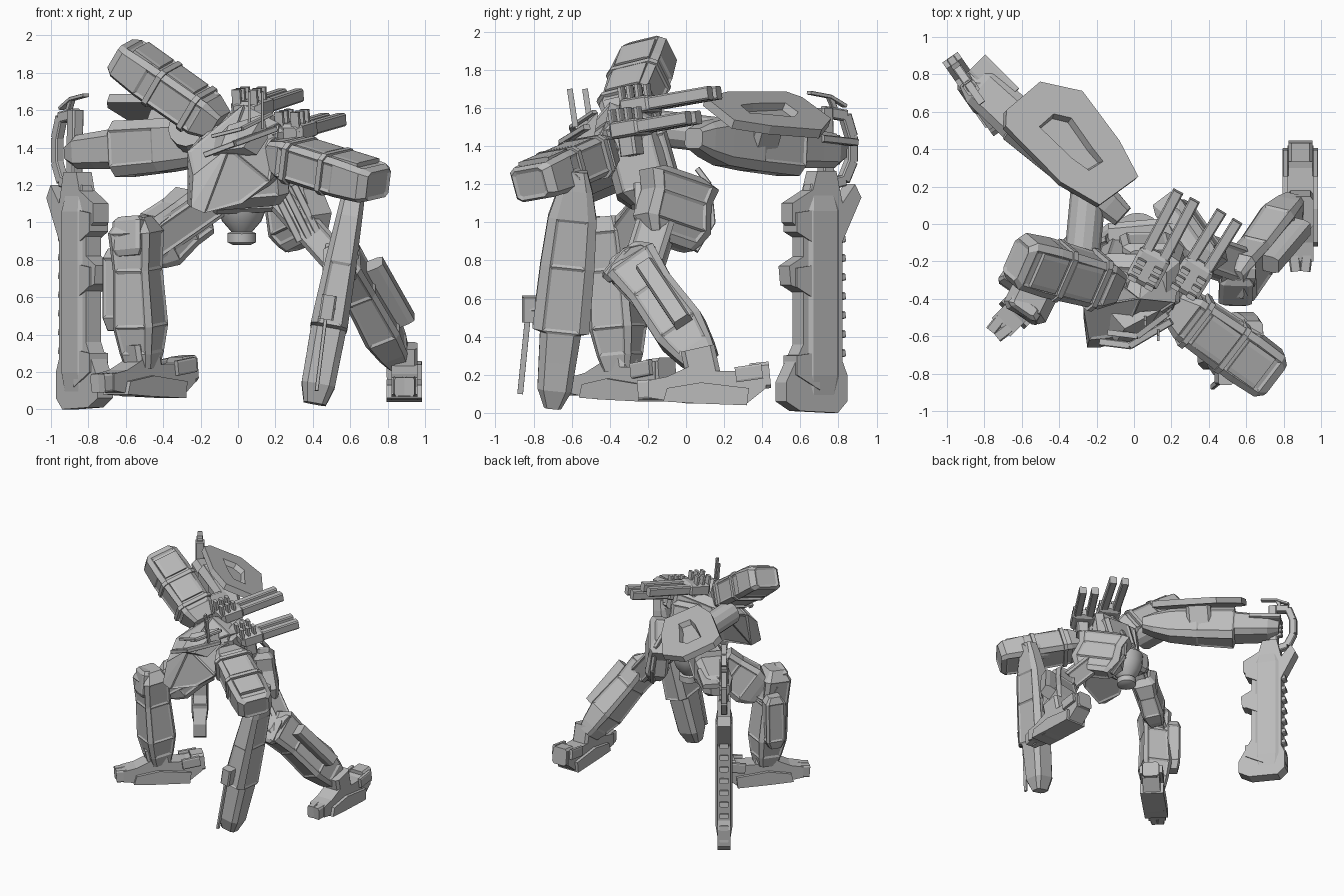
import bpy
import bmesh
from math import cos, sin, tau
from mathutils import Vector

default_cube = bpy.data.objects.get("Cube")
if default_cube:
    bpy.data.objects.remove(default_cube, do_unlink=True)

grey = bpy.data.materials.new("plain_grey")
grey.use_nodes = True
grey.diffuse_color = (.5, .5, .5, 1)
grey.node_tree.nodes["Principled BSDF"].inputs["Base Color"].default_value = (.5, .5, .5, 1)


def finish(name, bm, smooth=False):
    """Turn a bmesh into a named grey object."""
    bmesh.ops.recalc_face_normals(bm, faces=bm.faces[:])
    mesh = bpy.data.meshes.new(name)
    bm.to_mesh(mesh)
    bm.free()
    mesh.materials.append(grey)
    if smooth:
        mesh.shade_smooth()
        mesh.set_sharp_from_angle(angle=.6)
    obj = bpy.data.objects.new(name, mesh)
    bpy.context.collection.objects.link(obj)
    return obj


def inset_panels(bm, smallest):
    """Cut armour panels into the large faces."""
    bm.normal_update()
    large = [face for face in bm.faces if face.calc_area() > smallest]
    if large:
        bmesh.ops.inset_individual(bm, faces=large, thickness=.02, depth=-.008)


def frame(start, end, side):
    axis = (Vector(end) - Vector(start)).normalized()
    side = Vector(side)
    wide = (side - axis * side.dot(axis)).normalized()
    return axis, wide, axis.cross(wide)


BAR = ((0, 1, 1), (1, 1, 1))
ARMOUR = ((0, .7, .6), (.12, 1, 1), (.85, 1, 1), (1, .75, .6))


def loft(name, start, end, side, width, depth, stations=BAR, chamfer=.25, sides=0, panels=0):
    """Loft a chamfered or round section; stations give place, width and depth factors."""
    start, end = Vector(start), Vector(end)
    axis, wide, deep = frame(start, end, side)
    k = 1 - chamfer
    section = [(1, k), (k, 1), (-k, 1), (-1, k), (-1, -k), (-k, -1), (k, -1), (1, -k)]
    if sides:
        section = [(cos(tau * i / sides), sin(tau * i / sides)) for i in range(sides)]
    bm = bmesh.new()
    rings = []
    for place, across, through in stations:
        centre = start.lerp(end, place)
        rings.append([bm.verts.new(centre + wide * a * across * width / 2
                                   + deep * b * through * depth / 2) for a, b in section])
    count = len(section)
    for low, high in zip(rings, rings[1:]):
        for i in range(count):
            j = (i + 1) % count
            bm.faces.new((low[i], low[j], high[j], high[i]))
    bm.faces.new(rings[0])
    bm.faces.new(rings[-1])
    bmesh.ops.recalc_face_normals(bm, faces=bm.faces[:])
    if panels:
        inset_panels(bm, panels)
    return finish(name, bm, smooth=sides > 12)


def prism(name, profile, origin, u, v, thickness, recess=0):
    """Extrude a flat outline placed on the plane of u and v, with an optional sunk middle."""
    u, v = Vector(u).normalized(), Vector(v).normalized()
    normal = u.cross(v).normalized()
    base = Vector(origin) - normal * thickness / 2
    bm = bmesh.new()
    face = bm.faces.new([bm.verts.new(base + u * a + v * b) for a, b in profile])
    moved = bmesh.ops.extrude_face_region(bm, geom=[face])["geom"]
    bmesh.ops.translate(bm, vec=normal * thickness,
                        verts=[g for g in moved if isinstance(g, bmesh.types.BMVert)])
    bmesh.ops.recalc_face_normals(bm, faces=bm.faces[:])
    if recess:
        top = max(bm.faces, key=lambda f: f.calc_center_median().dot(normal))
        bmesh.ops.inset_region(bm, faces=[top], thickness=recess)
        middle = top.calc_center_median()
        for vert in top.verts:
            vert.co = middle.lerp(vert.co, .7)
        bmesh.ops.inset_region(bm, faces=[top], thickness=.015, depth=-.04)
    return finish(name, bm)


def hull(name, points, panels=0):
    """Wrap a faceted shell around a few corner points."""
    bm = bmesh.new()
    for point in points:
        bm.verts.new(point)
    bmesh.ops.convex_hull(bm, input=bm.verts[:])
    loose = [v for v in bm.verts if not v.link_faces]
    bmesh.ops.delete(bm, geom=loose, context="VERTS")
    bmesh.ops.dissolve_limit(bm, angle_limit=.15, verts=bm.verts[:], edges=bm.edges[:])
    if panels:
        inset_panels(bm, panels)
    return finish(name, bm)


def chain(name, points, side, width, depth):
    """Join points with short bars."""
    for start, end in zip(points, points[1:]):
        loft(name, start, end, side, width, depth)


# Chest shell, body, waist and pelvis
hull("chest_shell", [
    (-.2, -.22, 1.46), (.05, -.22, 1.56), (.25, -.22, 1.5), (.25, -.25, 1.25), (-.15, -.25, 1.2),
    (-.27, -.45, 1.38), (.03, -.4, 1.63), (.22, -.42, 1.53), (.2, -.5, 1.25), (-.27, -.5, 1.1),
    (-.25, -.66, 1.08), (-.18, -.66, 1.05), (.02, -.6, 1.1), (-.05, -.6, 1.4),
    (.17, -.56, 1.22), (-.24, -.62, 1.25)], panels=.03)
loft("body", (.02, -.32, 1.55), (.06, -.2, 1.1), (1, 0, 0), .44, .3, ARMOUR, panels=.03)
loft("backpack", (.08, -.18, 1.5), (.06, -.1, 1.22), (1, 0, 0), .28, .14, ARMOUR, panels=.02)
loft("pelvis", (-.18, -.12, 1.13), (.28, -.08, 1.15), (0, 1, 0), .24, .18, ARMOUR)
DOME = ((0, 1, 1), (.3, .95, .95), (.55, .75, .75), (.75, .4, .4), (.78, .55, .55),
        (.95, .55, .55), (1, .35, .35))
loft("waist_dome", (.02, -.08, 1.16), (.02, -.07, .88), (1, 0, 0), .28, .28, DOME, sides=20)

# Head with crest plates and antennae
hull("head", [(-.14, -.56, 1.35), (.1, -.56, 1.36), (-.1, -.64, 1.38), (.03, -.63, 1.4),
              (-.05, -.56, 1.52), (.14, -.46, 1.58), (.16, -.48, 1.45), (-.12, -.48, 1.45)])
chain("crest", [(-.18, -.63, 1.36), (-.02, -.65, 1.42), (.2, -.52, 1.5)], (0, 0, 1), .03, .04)
chain("brow", [(-.14, -.58, 1.46), (.02, -.6, 1.5), (.18, -.48, 1.58)], (0, 0, 1), .02, .03)
for x, y in ((.06, -.5), (.13, -.58)):
    loft("antenna", (x, y, 1.5), (x, y - .03, 1.7), (0, 1, 0), .03, .015)

# Shoulder guns with twin barrels and vents
for start, end in (((.07, -.25, 1.61), (.28, .15, 1.68)), ((.3, -.3, 1.49), (.51, .04, 1.55))):
    start, end = Vector(start), Vector(end)
    axis, wide, up = frame(start, end, (1, -.5, 0))
    up = up if up.z > 0 else -up
    loft("gun_housing", start - axis * .08, start + axis * .12, wide, .18, .09, ARMOUR)
    for offset in (-.05, .05):
        shift = wide * offset
        loft("gun_barrel", start + shift, end + shift, wide, .06, .07)
        for step in range(3):
            foot = start + shift + axis * (step * .05 - .06)
            loft("gun_vent", foot, foot + up * .11, wide, .05, .025)
    loft("gun_mount", start, start - up * .14, wide, .1, .1)

# Shoulder pads with bands and raised panels
PAD = ((0, .7, .75), (.06, .95, .9), (.3, 1, 1), (.85, .9, 1), (1, .6, .7))
for side_name, start, end, side in (
        ("right", (-.63, -.19, 1.9), (-.1, -.33, 1.52), (0, 1, .5)),
        ("left", (.75, -.82, 1.2), (.2, -.43, 1.37), (.55, .8, .15))):
    start, end = Vector(start), Vector(end)
    axis, wide, up = frame(start, end, side)
    up = up if up.z > 0 else -up
    loft(side_name + "_shoulder_pad", start, end, side, .29, .21, PAD, panels=.03)
    for place in (.4, .75):
        centre = start.lerp(end, place)
        loft(side_name + "_pad_band", centre, centre + axis * .03, side, .3, .23)
    lift = up * .1
    loft(side_name + "_pad_panel", start.lerp(end, .12) + lift, start.lerp(end, .37) + lift,
         side, .2, .03)
    loft(side_name + "_pad_rail", start.lerp(end, .45) + lift, start.lerp(end, .72) + lift,
         side, .2, .03)
    loft(side_name + "_shoulder_joint", end, (.0, -.28, 1.42), side, .18, .18, sides=12)

# Arms share one bottle-shaped forearm
FOREARM = ((0, .35, .5), (.08, .6, .6), (.2, .85, .7), (.4, .95, .85), (.67, 1, 1),
           (.68, .72, .95), (.8, .66, .92), (.92, .6, .9), (1, .3, .6))
loft("left_forearm", (.64, -.57, 1.27), (.41, -.7, .03), (0, 1, 0), .3, .2, FOREARM, .35, panels=.04)
loft("left_elbow", (.45, -.56, 1.28), (.66, -.62, 1.2), (0, 0, 1), .15, .15, sides=12)
loft("left_wrist_gun", (.49, -.82, .61), (.47, -.82, .48), (1, 0, 0), .08, .08)
loft("left_wrist_blade", (.47, -.83, .5), (.42, -.87, .1), (0, 1, 0), .03, .02)
loft("left_wrist_mount", (.49, -.82, .56), (.5, -.68, .56), (1, 0, 0), .06, .06)
loft("right_upper_arm", (-.28, -.2, 1.5), (-.24, .22, 1.45), (1, 0, 0), .19, .19, sides=12)
loft("right_forearm", (-.06, .04, 1.44), (-.88, .79, 1.37), (0, 0, 1), .3, .25, FOREARM, .35, panels=.04)
prism("right_arm_shield", [(-.36, .11), (-.17, .25), (.16, .2), (.37, .13), (.34, -.15),
                           (.11, -.22), (-.31, -.22), (-.37, -.15)],
      (-.33, .43, 1.57), (.69, -.7, 0), (.65, .6, -.42), .05, recess=.12)
loft("shield_mount", (-.35, .4, 1.56), (-.4, .36, 1.42), (1, 1, 0), .2, .2)
loft("right_wrist_plate", (-.66, .68, 1.44), (-.84, .86, 1.42), (1, 1, 0), .13, .04)
for step in range(4):
    z = 1.32 + step * .04
    chain("right_finger", [(-.8, .74, z), (-.87, .74, z), (-.9, .8, z)], (0, 0, 1), .035, .04)

# Large serrated blade hanging from the right hand
origin, along = Vector((-.83, .67, 0)), Vector((.57, -.82, 0))
up = Vector((0, 0, 1))


def on_blade(s, z):
    return origin + along * s + up * z


prism("blade", [(-.11, 1.27), (.01, 1.27), (.04, 1.17), (.17, 1.1), (.17, 1), (.1, .94),
                (.1, .82), (.19, .77), (.18, .67), (.1, .64), (.1, .36), (.21, .16), (.21, .06),
                (.12, .01), (-.12, 0), (-.18, .06), (-.18, .2), (-.15, .27), (-.15, .9),
                (-.27, 1.13), (-.23, 1.2), (-.15, 1.1)], origin, along, up, .1)
loft("blade_core", on_blade(-.03, 1.2), on_blade(-.03, .02), along, .2, .13, ARMOUR)
for z in (.97, .68, .22):
    prism("blade_fin", [(.0, z + .1), (.15, z + .08), (.15, z - .02), (.0, z - .1)],
          origin, along, up, .12)
for step in range(9):
    z = .1 + step * .1
    loft("blade_tooth", on_blade(-.1, z), on_blade(-.18, z + .015), up, .04, .07)
chain("blade_guard", [on_blade(*p) for p in (
    (-.1, 1.2), (-.19, 1.22), (-.24, 1.32), (-.24, 1.45), (-.2, 1.56), (-.06, 1.58))],
    along, .06, .05)
loft("blade_grip", on_blade(-.08, 1.2), on_blade(-.07, 1.6), along, .07, .07)
chain("grip_tip", [on_blade(-.14, 1.58), on_blade(-.1, 1.66)], along, .03, .03)
chain("grip_sight", [on_blade(.03, 1.68), on_blade(-.1, 1.66), on_blade(-.2, 1.61)], up, .02, .04)

# Left leg stretched back, right leg planted forward
SHIN = ((0, .6, .5), (.1, 1, .9), (.35, .85, .9), (.72, .95, 1), (.9, .75, .8), (1, .6, .6))
LIMB = dict(stations=SHIN, panels=.02)
loft("left_thigh", (.2, -.1, 1.16), (.54, -.22, .78), (0, 1, 0), .2, .16, panels=.02)
loft("left_thigh_armour", (.26, -.03, 1.26), (.36, -.09, .88), (-.6, .8, 0), .44, .18, **LIMB)
loft("left_knee", (.46, -.24, .8), (.64, -.24, .78), (0, 1, 0), .2, .2, sides=12)
loft("left_shin", (.54, -.32, .84), (.86, .09, .27), (0, 1, .6), .29, .2, **LIMB)
loft("left_knee_cap", (.54, -.42, .7), (.55, -.28, .86), (1, 0, 0), .18, .08, ARMOUR)
loft("left_calf_rail", (.66, -.2, .75), (.83, .0, .45), (0, 1, .6), .1, .25)
chain("left_hose", [(.18, .06, 1.28), (.2, .12, 1.2), (.22, .14, 1), (.28, .05, .85)],
      (1, 0, 0), .03, .03)
for x in (.18, .24, .3):
    loft("left_hip_strut", (x, -.25, 1.2), (x + .15, -.24, .9), (0, 1, 0), .05, .04)
loft("right_thigh", (-.08, -.1, 1.17), (-.57, -.36, .83), (1, -1, 0), .16, .2, panels=.02)
loft("right_thigh_armour", (-.2, -.12, 1.09), (-.5, -.3, .84), (1, -1, 0), .19, .32, **LIMB)
loft("right_shin", (-.55, -.4, 1.03), (-.51, -.34, .22), (1, -.5, 0), .25, .25, **LIMB)
loft("right_knee_cap", (-.58, -.44, 1.03), (-.58, -.47, .82), (1, -.7, 0), .18, .08, ARMOUR)
loft("right_calf_plate", (-.64, -.27, .86), (-.64, -.28, .42), (1, -.7, 0), .12, .16, ARMOUR, panels=.02)

# Feet: sole, toe claws, ankle and heel block
for side_name, centre, forward in (("left", (.89, 0, 0), (0, 1, 0)),
                                   ("right", (-.57, -.41, .02), (.7, .7, 0))):
    centre, forward = Vector(centre), Vector(forward).normalized()
    across = forward.cross(up)

    def at(s, offset, z):
        return centre + forward * s + across * offset + up * z

    prism(side_name + "_foot", [
        (-.2, .08), (-.2, .17), (-.1, .19), (.03, .25), (.14, .22), (.3, .22), (.42, .25),
        (.42, .13), (.32, .05), (.0, .05)], centre, forward, up, .14)
    prism(side_name + "_sole", [(-.12, .06), (-.1, .13), (.08, .16), (.33, .13), (.32, .04),
                                (.05, .05)], centre, forward, up, .19)
    loft(side_name + "_ankle", at(.1, 0, .16), at(.06, 0, .34), across, .14, .18)
    loft(side_name + "_heel", at(.34, 0, .19), at(.44, 0, .2), across, .13, .14)
    for offset in (-.04, .04):
        loft(side_name + "_toe", at(-.12, offset, .13), at(-.25, offset * .6, .12), across, .06, .1)
        loft(side_name + "_heel_claw", at(.26, offset * 2, .2), at(.4, offset * 2, .22),
             across, .03, .08)
